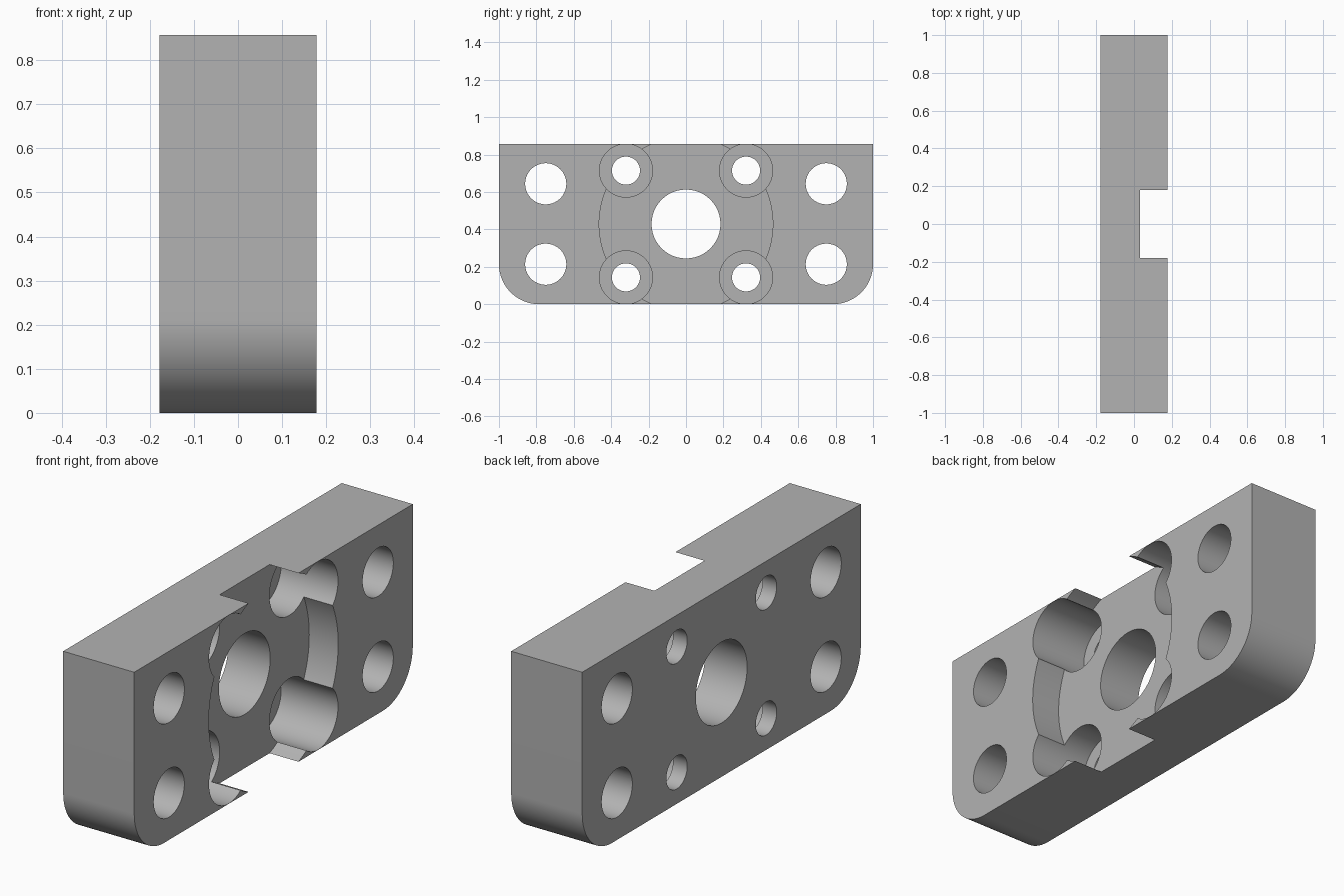
import bpy, bmesh, math
from mathutils import Matrix

if "Cube" in bpy.data.objects:
    bpy.data.objects.remove(bpy.data.objects["Cube"])

T, H = 0.1785, 0.857          # half thickness, height
MID = H / 2
CORNER = 0.214

grey = bpy.data.materials.new("plain grey")
grey.diffuse_color = (0.45, 0.45, 0.45, 1)
grey.use_nodes = True
grey.node_tree.nodes["Principled BSDF"].inputs["Base Color"].default_value = grey.diffuse_color


def new_object(name, bm):
    mesh = bpy.data.meshes.new(name)
    bmesh.ops.recalc_face_normals(bm, faces=bm.faces)
    bm.to_mesh(mesh)
    bm.free()
    mesh.materials.append(grey)
    ob = bpy.data.objects.new(name, mesh)
    bpy.context.collection.objects.link(ob)
    return ob


def cut_bore(target, name, y, z, radius, x0, x1=T + 0.1):
    """Cut a round bore along x, from x0 to x1."""
    bm = bmesh.new()
    place = Matrix.Translation(((x0 + x1) / 2, y, z)) @ Matrix.Rotation(math.pi / 2, 4, 'Y')
    bmesh.ops.create_cone(bm, cap_ends=True, segments=96, radius1=radius,
                          radius2=radius, depth=x1 - x0, matrix=place)
    cutter = new_object(name, bm)
    cutter.hide_render = True
    mod = target.modifiers.new(name, 'BOOLEAN')
    mod.operation, mod.solver, mod.object = 'DIFFERENCE', 'EXACT', cutter
    bpy.context.view_layer.objects.active = target
    bpy.ops.object.modifier_apply(modifier=mod.name)
    bpy.data.objects.remove(cutter)


# Plate: profile with two rounded lower corners, extruded along x
right = [(1 - CORNER + CORNER * math.sin(a), CORNER - CORNER * math.cos(a))
         for a in (math.pi / 2 * i / 24 for i in range(25))]
profile = right + [(1, H), (-1, H)] + [(-y, z) for y, z in reversed(right)]
bm = bmesh.new()
face = bm.faces.new([bm.verts.new((-T, y, z)) for y, z in profile])
moved = bmesh.ops.extrude_face_region(bm, geom=[face])["geom"]
bmesh.ops.translate(bm, vec=(2 * T, 0, 0),
                    verts=[v for v in moved if isinstance(v, bmesh.types.BMVert)])
plate = new_object("mounting_plate", bm)

# Shallow round pocket and the central through hole
cut_bore(plate, "pocket_cutter", 0, MID, 0.4645, 0.033)
cut_bore(plate, "centre_hole_cutter", 0, MID, 0.184, -T - 0.1)

# Four outer holes and four counterbored bolt holes, mirrored both ways
for sy in (-1, 1):
    for sz in (-1, 1):
        cut_bore(plate, "outer_hole_cutter", sy * 0.75, MID + sz * 0.215, 0.11, -T - 0.1)
        y, z = sy * 0.321, MID + sz * 0.2855
        cut_bore(plate, "counterbore_cutter", y, z, 0.142, -T + 0.0715)
        cut_bore(plate, "bolt_hole_cutter", y, z, 0.075, -T - 0.1)

bpy.ops.object.select_all(action='DESELECT')
plate.select_set(True)
bpy.context.view_layer.objects.active = plate
bpy.ops.object.shade_smooth_by_angle(angle=math.radians(30))
